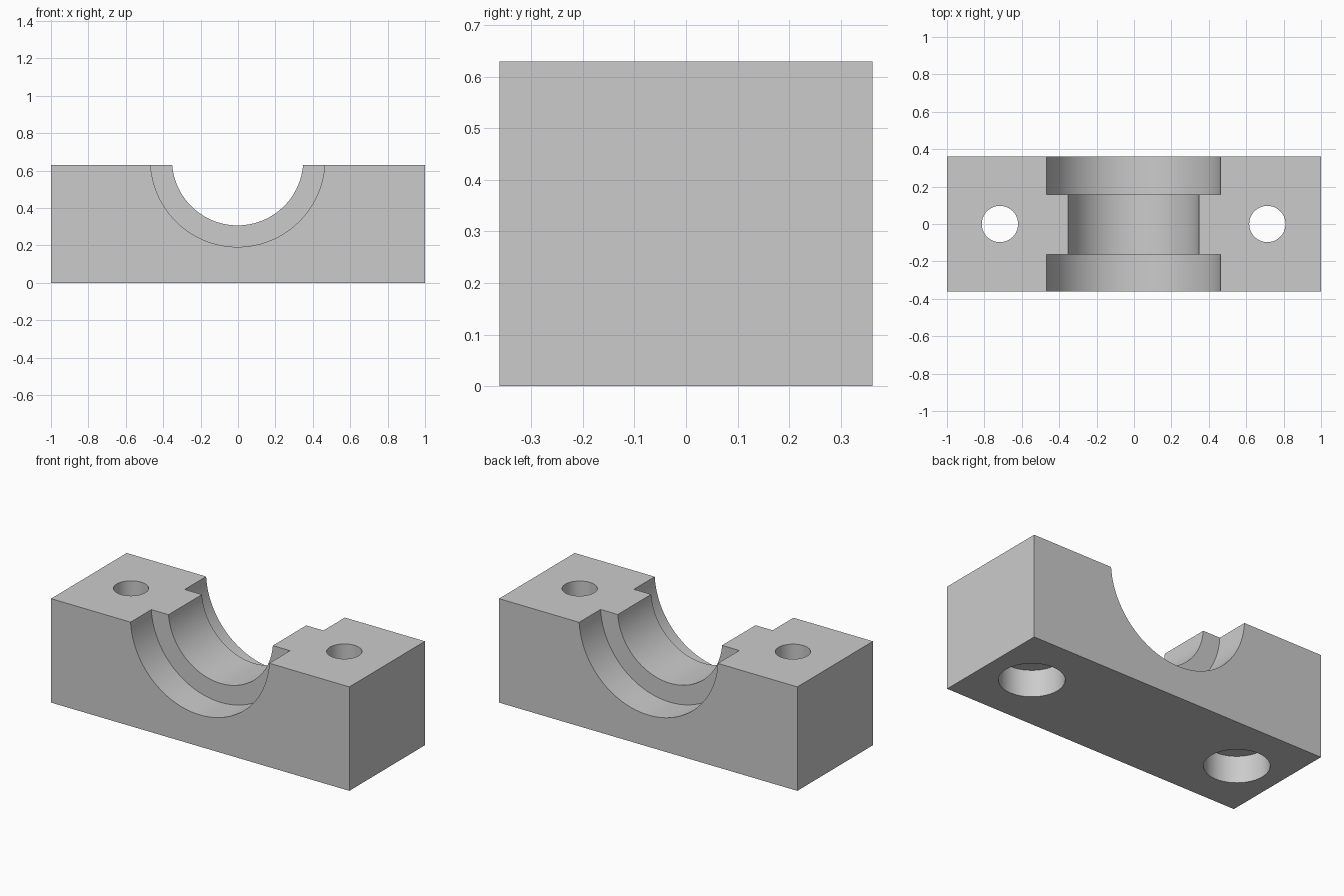
import bpy
from math import radians

cube = bpy.data.objects.get("Cube")
if cube:
    bpy.data.objects.remove(cube, do_unlink=True)

LENGTH, DEPTH, HEIGHT = 2.0, 0.724, 0.63
CENTRE_X, BORE_Z = -0.002, 0.658
BOLT_OFFSET = 0.715

grey = bpy.data.materials.new("plain grey")
grey.use_nodes = True
colour = (0.6, 0.6, 0.6, 1)
grey.diffuse_color = colour
grey.node_tree.nodes["Principled BSDF"].inputs["Base Color"].default_value = colour

# Solid bearing block
bpy.ops.mesh.primitive_cube_add(size=1, location=(0, 0, HEIGHT / 2))
block = bpy.context.object
block.name = "bearing_block"
block.scale = (LENGTH, DEPTH, HEIGHT)
bpy.ops.object.transform_apply(location=True, rotation=True, scale=True)
block.data.materials.append(grey)


def drill(radius, start, end, x, cross, along_y=False):
    """Cut a round hole from start to end along y or z."""
    mid = (start + end) / 2
    location = (x, mid, cross) if along_y else (x, cross, mid)
    bpy.ops.mesh.primitive_cylinder_add(
        vertices=96, radius=radius, depth=end - start, location=location,
        rotation=(radians(90) if along_y else 0, 0, 0))
    cutter = bpy.context.object
    cutter.hide_render = True
    cutter.data.materials.append(grey)
    cut = block.modifiers.new("cut", 'BOOLEAN')
    cut.operation = 'DIFFERENCE'
    cut.solver = 'EXACT'
    cut.object = cutter
    bpy.ops.object.select_all(action='DESELECT')
    block.select_set(True)
    bpy.context.view_layer.objects.active = block
    bpy.ops.object.modifier_apply(modifier=cut.name)
    bpy.data.objects.remove(cutter, do_unlink=True)


# Shaft bore with a wider seat at each end
drill(0.351, -0.5, 0.5, CENTRE_X, BORE_Z, along_y=True)
drill(0.466, -0.5, -0.163, CENTRE_X, BORE_Z, along_y=True)
drill(0.466, 0.157, 0.5, CENTRE_X, BORE_Z, along_y=True)

# Bolt holes, counterbored from below
for side in (-1, 1):
    x = CENTRE_X + side * BOLT_OFFSET
    drill(0.097, -0.1, HEIGHT + 0.1, x, 0)
    drill(0.178, -0.1, 0.163, x, 0)

bpy.ops.object.shade_smooth_by_angle(angle=radians(30))
